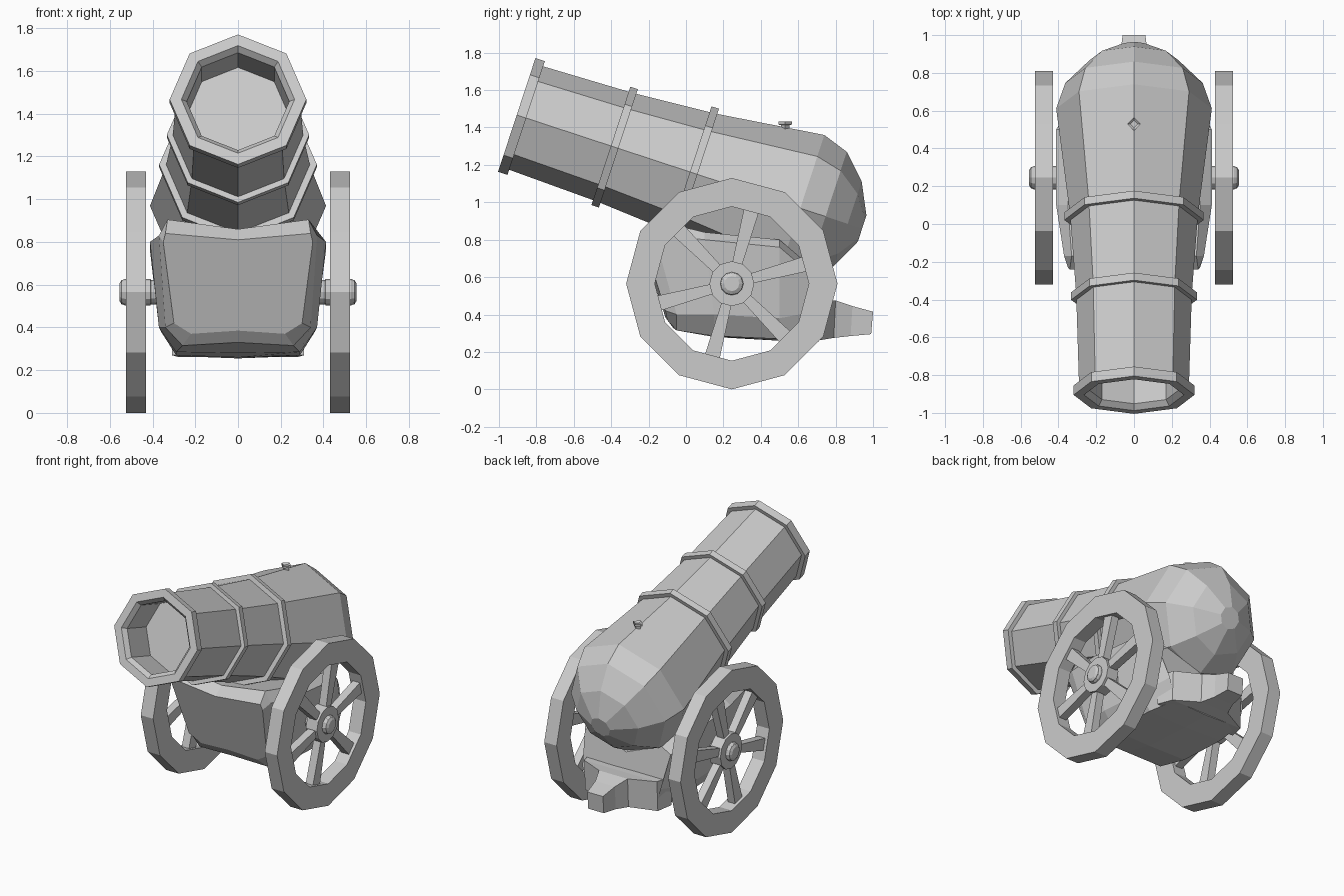
import bpy, bmesh
from math import sin, cos, pi, radians
from mathutils import Matrix, Vector


def loft(name, rings, closed=False, matrix=Matrix()):
    """Skin equal-length rings of points; cap the ends unless closed."""
    bm = bmesh.new()
    vs = [[bm.verts.new(matrix @ Vector(p)) for p in ring] for ring in rings]
    n = len(vs[0])
    for i in range(len(vs) if closed else len(vs) - 1):
        a, b = vs[i], vs[(i + 1) % len(vs)]
        for k in range(n):
            bm.faces.new((a[k], a[(k + 1) % n], b[(k + 1) % n], b[k]))
    if not closed:
        bm.faces.new(vs[0])
        bm.faces.new(vs[-1])
    bmesh.ops.recalc_face_normals(bm, faces=bm.faces)
    me = bpy.data.meshes.new(name)
    bm.to_mesh(me)
    bm.free()
    ob = bpy.data.objects.new(name, me)
    bpy.context.collection.objects.link(ob)
    return ob


def lathe(name, profile, sides, matrix, closed=False):
    """Revolve (distance along axis, radius) points around local z."""
    rings = [[(r * cos(2 * pi * k / sides), r * sin(2 * pi * k / sides), t)
              for k in range(sides)] for t, r in profile]
    return loft(name, rings, closed, matrix)


def symmetric(half):
    """Close a half section (first and last points on x=0) by mirroring."""
    return half + [(-x, y, z) for x, y, z in half[-2:0:-1]]


# Barrel: bore, muzzle lip, tapering body and domed breech
tilt = Matrix.Translation((0, -0.905, 1.467)) @ Matrix.Rotation(radians(-108.2), 4, 'X')
lathe("barrel", [(0.25, 0.24), (0.03, 0.24), (0, 0.265), (0, 0.32), (0.053, 0.32),
                 (0.053, 0.291), (0.56, 0.306), (1.0, 0.338), (1.596, 0.412),
                 (1.738, 0.364), (1.863, 0.238), (1.944, 0.074)], 8, tilt)

# Reinforcing bands
for name, t, r in (("front_band", 0.53, 0.333), ("rear_band", 0.975, 0.369)):
    lathe(name, [(t, r - 0.06), (t, r), (t + 0.042, r), (t + 0.042, r - 0.06)], 8, tilt, True)

# Fuse cup on top of the breech
lathe("fuse_cup", [(1.36, 0.02), (1.412, 0.023), (1.416, 0.036), (1.432, 0.036), (1.422, 0.02)],
      4, Matrix.Translation((0, 0.53, 0)))

# Carriage body: sections from sloping front to back
sections = [
    [(0, -0.20, 0.80), (0.22, -0.19, 0.80), (0.31, -0.20, 0.80), (0.27, -0.12, 0.60),
     (0.215, -0.06, 0.44), (0, -0.08, 0.46)],
    [(0, -0.25, 0.81), (0.34, -0.24, 0.84), (0.35, -0.23, 0.80), (0.30, -0.11, 0.42),
     (0.22, -0.10, 0.37), (0, -0.11, 0.385)],
    [(0, -0.18, 0.86), (0.33, -0.17, 0.905), (0.37, -0.17, 0.83), (0.34, -0.05, 0.40),
     (0.26, -0.05, 0.315), (0, -0.07, 0.33)],
    [(0, 0.12, 0.82), (0.35, 0.10, 0.84), (0.412, 0.10, 0.80), (0.37, 0.15, 0.40),
     (0.29, 0.15, 0.285), (0, 0.15, 0.28)],
    [(0, 0.45, 0.72), (0.35, 0.50, 0.80), (0.412, 0.50, 0.76), (0.36, 0.50, 0.38),
     (0.29, 0.50, 0.27), (0, 0.50, 0.26)],
    [(0, 0.66, 0.58), (0.26, 0.64, 0.68), (0.33, 0.64, 0.64), (0.30, 0.71, 0.42),
     (0.26, 0.71, 0.265), (0, 0.71, 0.255)],
]
loft("carriage_body", [symmetric(s) for s in sections[1:]])

# Trail: wide foot narrowing to a tail
trail = [(0.60, 0.31, 0.27, 0.47), (0.71, 0.28, 0.262, 0.47), (0.79, 0.11, 0.275, 0.475),
         (0.88, 0.075, 0.285, 0.445), (0.99, 0.06, 0.295, 0.415)]
loft("trail", [[(-w, y, lo), (w, y, lo), (w, y + 0.01, hi), (-w, y + 0.01, hi)]
               for y, w, lo, hi in trail])

# Axle through both wheels
centre = Matrix.Translation((0, 0.245, 0.565))
to_x = centre @ Matrix.Rotation(pi / 2, 4, 'Y')
lathe("axle", [(-0.555, 0.04), (-0.545, 0.057), (0.545, 0.057), (0.555, 0.04)], 12, to_x)

# Wheels: rim, hub and six tapered spokes on each side
for label, s in (("left", -1), ("right", 1)):
    lathe(label + "_rim", [(s * 0.43, 0.412), (s * 0.43, 0.565), (s * 0.525, 0.565),
                           (s * 0.525, 0.412)], 12, to_x, True)
    lathe(label + "_hub", [(s * 0.435, 0.12), (s * 0.52, 0.12)], 12, to_x)
    lathe(label + "_collar", [(s * 0.40, 0.04), (s * 0.41, 0.062), (s * 0.53, 0.062),
                              (s * 0.54, 0.057)], 12, to_x)
    for k in range(6):
        turn = centre @ Matrix.Rotation(radians(15 + 60 * k), 4, 'X')
        loft(f"{label}_spoke_{k + 1}",
             [[(s * 0.45, r, -w), (s * 0.505, r, -w), (s * 0.505, r, w), (s * 0.45, r, w)]
              for r, w in ((0.09, 0.026), (0.41, 0.041))], matrix=turn)
